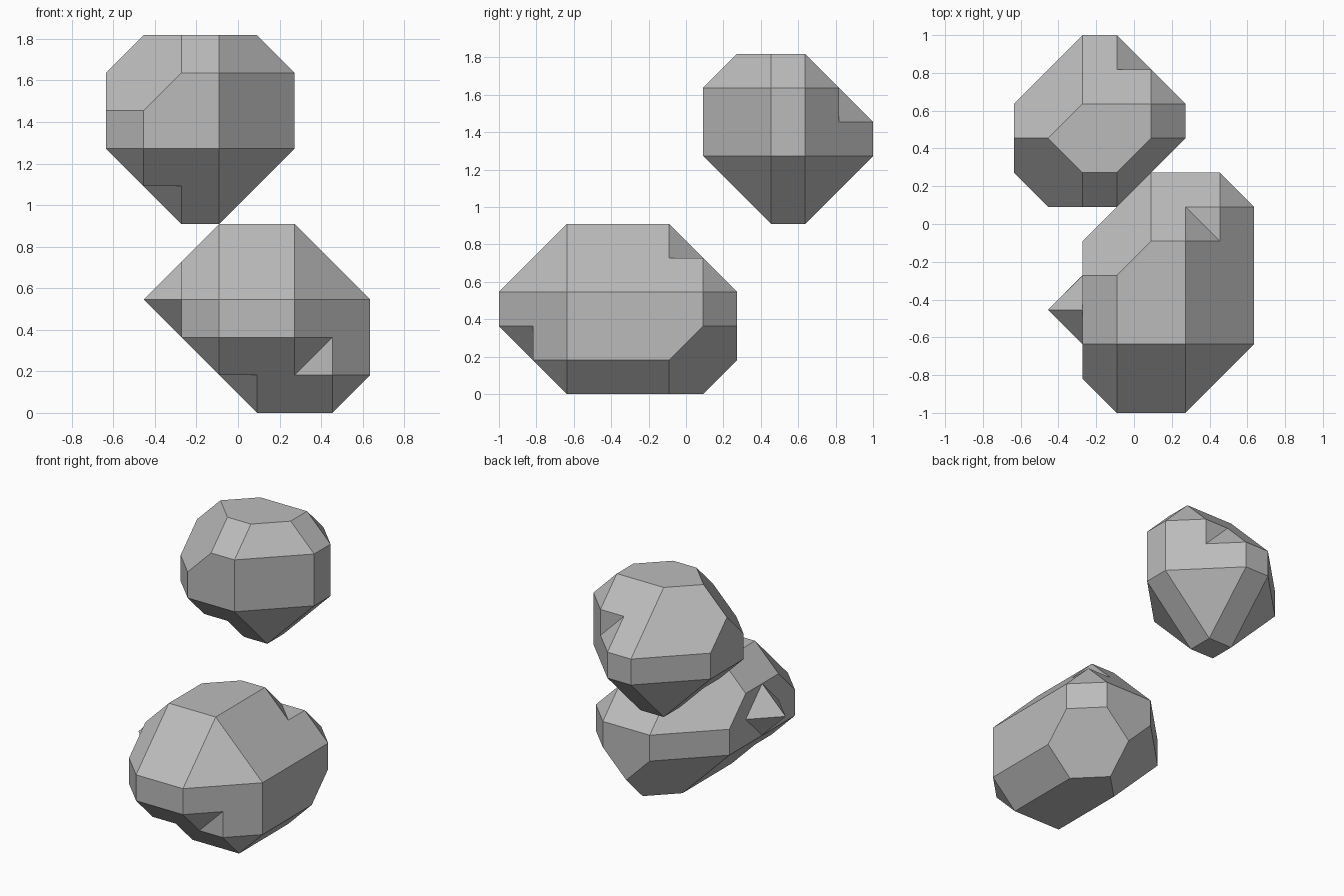
import bpy, bmesh, math
from mathutils import Vector, Matrix

UNIT = 1 / 11  # the rocks are laid out on a coarse integer lattice

cube = bpy.data.objects.get("Cube")
if cube:
    bpy.data.objects.remove(cube, do_unlink=True)

stone = bpy.data.materials.new("stone_grey")
stone.use_nodes = True
stone.diffuse_color = (0.5, 0.5, 0.5, 1)
stone.node_tree.nodes["Principled BSDF"].inputs["Base Color"].default_value = stone.diffuse_color


def merge_flat(bm):
    bmesh.ops.dissolve_limit(bm, angle_limit=math.radians(1), verts=bm.verts, edges=bm.edges)
    bmesh.ops.recalc_face_normals(bm, faces=bm.faces)


def hull_object(name, points):
    """Convex solid around the given points."""
    bm = bmesh.new()
    for p in points:
        bm.verts.new(p)
    result = bmesh.ops.convex_hull(bm, input=bm.verts)
    unused = {g for g in result["geom_interior"] + result["geom_unused"]
              if isinstance(g, bmesh.types.BMVert)}
    bmesh.ops.delete(bm, geom=list(unused), context="VERTS")
    merge_flat(bm)
    mesh = bpy.data.meshes.new(name)
    bm.to_mesh(mesh)
    bm.free()
    obj = bpy.data.objects.new(name, mesh)
    bpy.context.collection.objects.link(obj)
    return obj


def chip(a, b, c, d):
    """Wedge that breaks off the ridge a-b and leaves a groove along c-d."""
    a, b, c, d = map(Vector, (a, b, c, d))
    middle = (c + d) / 2
    return hull_object("chip_cutter", (a + (a - middle) / 2, b + (b - middle) / 2, c, d))


def spur(centre, radius):
    """Small octahedral point poking out of the side."""
    centre = Vector(centre)
    axes = Matrix.Identity(3)
    return hull_object("spur_helper", [centre + s * radius * a for a in axes for s in (1, -1)])


def rock(name, layers, chips, spurs=()):
    obj = hull_object(name, [(x, y, z) for z, ring in layers.items() for x, y in ring])
    helpers = [("DIFFERENCE", chip(*c)) for c in chips] + [("UNION", spur(*s)) for s in spurs]
    for operation, helper in helpers:
        helper.hide_render = True
        mod = obj.modifiers.new("break", "BOOLEAN")
        mod.operation, mod.object, mod.solver = operation, helper, "EXACT"
    # bake the breaks, then bring the lattice to final size
    bpy.context.view_layer.update()
    graph = bpy.context.evaluated_depsgraph_get()
    mesh = bpy.data.meshes.new_from_object(obj.evaluated_get(graph))
    obj.modifiers.clear()
    obj.data = mesh
    for _, helper in helpers:
        bpy.data.objects.remove(helper, do_unlink=True)
    bm = bmesh.new()
    bm.from_mesh(mesh)
    bmesh.ops.remove_doubles(bm, verts=bm.verts, dist=0.01)
    merge_flat(bm)
    bmesh.ops.scale(bm, vec=(UNIT, UNIT, UNIT), verts=bm.verts)
    bm.to_mesh(mesh)
    bm.free()
    mesh.materials.clear()
    mesh.materials.append(stone)
    for poly in mesh.polygons:
        poly.material_index = 0
        poly.use_smooth = False
    return obj


# large rock resting on the ground, three chipped ridges and a side spur
belt = [(-3, -1), (1, 3), (5, 3), (7, 1), (3, -11), (-1, -11), (-3, -9)]
rock("lower_rock", {
    10: [(-1, -3), (1, -1), (3, -1), (3, -7), (-1, -7)],
    8: [(-3, -3), (-3, -7), (5, 1)],
    6: belt + [(7, -7)],
    4: belt,
    2: [(7, -1), (3, 3), (7, -7), (5, -9), (-1, -9)],
    0: [(3, 1), (5, -1), (5, -7), (1, -7), (1, -1)],
}, chips=[
    ((3, -1, 10), (5, 1, 8), (3, 1, 8), (5, -1, 8)),
    ((3, -11, 4), (5, -9, 2), (3, -9, 2), (5, -9, 4)),
    ((-1, -9, 2), (1, -7, 0), (1, -9, 2), (-1, -7, 2)),
], spurs=[((-3, -5, 6), 2)])

# smaller rock floating above and behind, two chipped ridges
belt = [(-7, 3), (-5, 1), (-1, 11), (-3, 11), (-7, 7)]
rock("upper_rock", {
    20: [(-5, 5), (-3, 7), (1, 7), (1, 5), (-1, 3), (-3, 3)],
    18: [(-3, 1), (-1, 1), (3, 5), (3, 7), (1, 9), (-7, 5)],
    16: belt,
    14: belt + [(-1, 1), (3, 5), (3, 7)],
    12: [(-5, 3)],
    10: [(-3, 5), (-1, 5), (-1, 7), (-3, 7)],
}, chips=[
    ((1, 9, 18), (-1, 11, 16), (-1, 9, 18), (1, 9, 16)),
    ((-5, 3, 12), (-3, 5, 10), (-3, 3, 12), (-5, 5, 12)),
])
